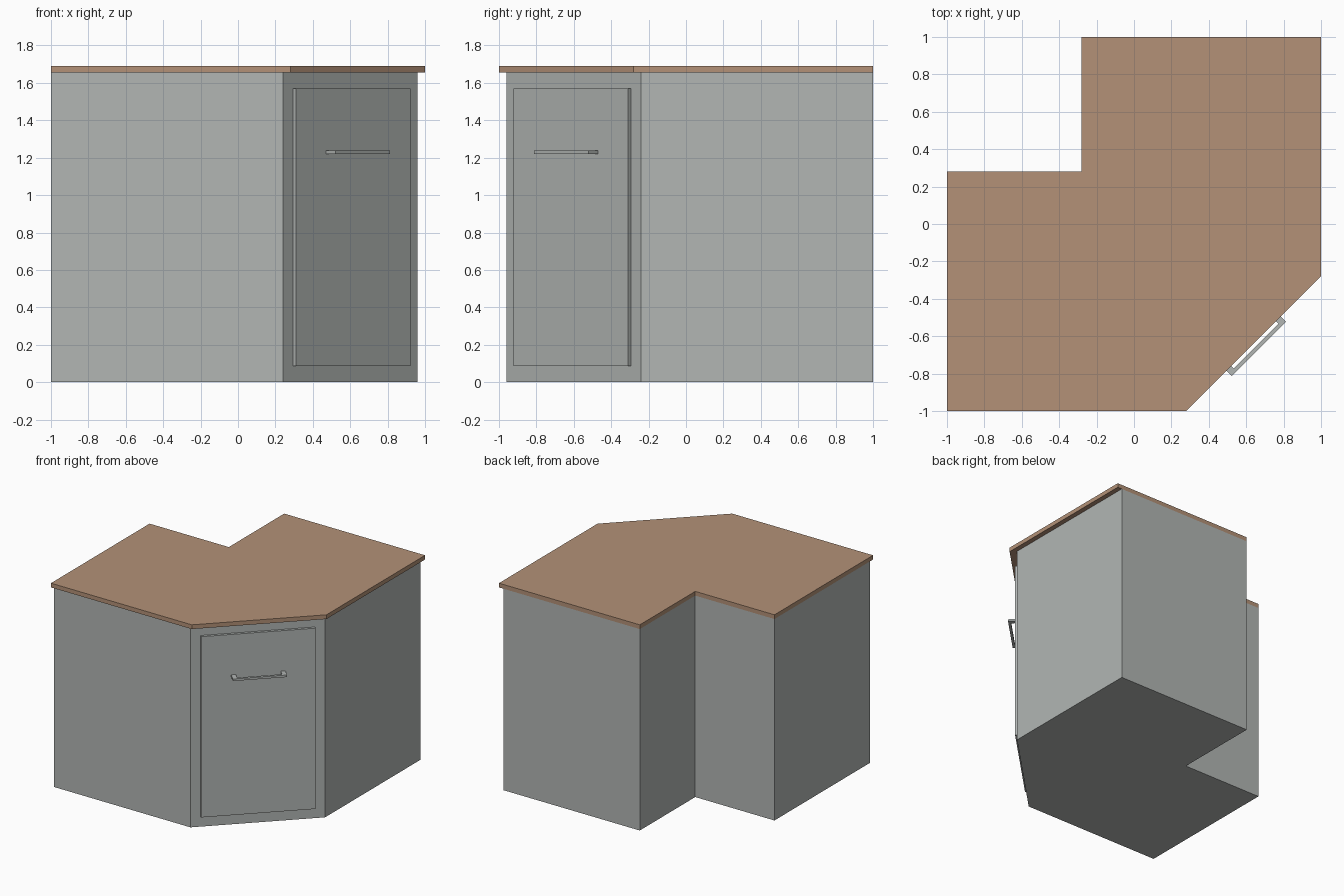
import bpy, bmesh
from math import sqrt
from mathutils import Vector

if "Cube" in bpy.data.objects:
    bpy.data.objects.remove(bpy.data.objects["Cube"])


def material(name, rgb):
    """Flat material from 0-255 display values, converted to linear."""
    m = bpy.data.materials.new(name)
    lin = [((c / 255 + 0.055) / 1.055) ** 2.4 for c in rgb]
    m.diffuse_color = (*lin, 1.0)
    m.use_nodes = True
    m.node_tree.nodes["Principled BSDF"].inputs["Base Color"].default_value = m.diffuse_color
    return m


GREY = material("cabinet grey", (178, 182, 180))
WOOD = material("worktop brown", (179, 145, 119))


def prism(name, outline, z0, z1, mat):
    """Extrude a counter-clockwise plan outline from z0 to z1."""
    bm = bmesh.new()
    face = bm.faces.new([bm.verts.new((x, y, z0)) for x, y in outline])
    new = bmesh.ops.extrude_face_region(bm, geom=[face])["geom"]
    verts = [v for v in new if isinstance(v, bmesh.types.BMVert)]
    bmesh.ops.translate(bm, verts=verts, vec=(0, 0, z1 - z0))
    bmesh.ops.recalc_face_normals(bm, faces=bm.faces)
    mesh = bpy.data.meshes.new(name)
    bm.to_mesh(mesh)
    bm.free()
    mesh.materials.append(mat)
    obj = bpy.data.objects.new(name, mesh)
    bpy.context.collection.objects.link(obj)
    return obj


def corner_plan(front, cut):
    """L-shaped plan with a diagonal front corner on the line x - y = cut."""
    return [(-1, -front), (cut - front, -front), (front, front - cut),
            (front, 1), (-0.28, 1), (-0.28, 0.28), (-1, 0.28)]


# Diagonal front: u runs along it, d is measured outwards from the centre
ALONG = Vector((1, 1)) / sqrt(2)
OUT = Vector((1, -1)) / sqrt(2)


def diagonal_box(name, u0, u1, d0, d1, z0, z1):
    plan = [ALONG * u + OUT * d
            for u, d in ((u0, d0), (u0, d1), (u1, d1), (u1, d0))]
    return prism(name, plan, z0, z1, GREY)


# Carcass and worktop
prism("cabinet_body", corner_plan(0.96, 1.20), 0, 1.655, GREY)
prism("worktop", corner_plan(1.0, 1.28), 1.655, 1.69, WOOD)

# Door on the diagonal face
body_d, door_d, bar_d = 1.20 / sqrt(2), 1.23 / sqrt(2), 1.335 / sqrt(2)
diagonal_box("door", -0.433, 0.433, body_d, door_d, 0.085, 1.57)

# Bar handle with a post at each end
z0, z1 = 1.221, 1.238
diagonal_box("handle_bar", -0.205, 0.205, bar_d - 0.02, bar_d, z0, z1)
for side, u in (("left", -0.205), ("right", 0.17)):
    diagonal_box(side + "_handle_post", u, u + 0.035, door_d, bar_d - 0.02, z0, z1)
